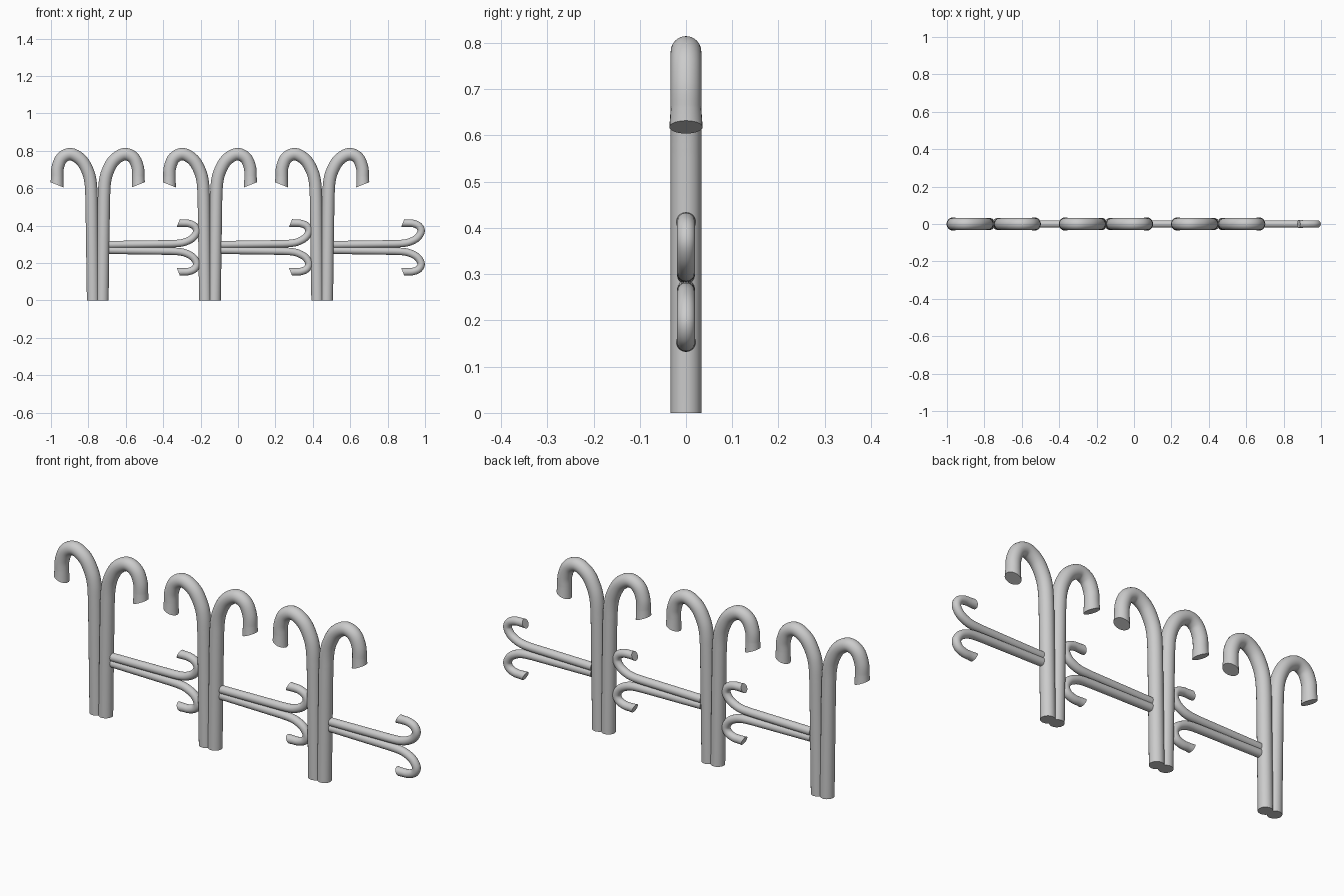
import bpy, bmesh, math
from mathutils import Vector, Matrix

if "Cube" in bpy.data.objects:
    bpy.data.objects.remove(bpy.data.objects["Cube"])

SIDES = 24
RADIUS = 0.033
# Centre line of one cane (across, up), from the foot to the hook tip
PATH = [(0.025, 0), (0.033, 0.55), (0.038, 0.63), (0.053, 0.69), (0.088, 0.75),
        (0.143, 0.782), (0.191, 0.762), (0.214, 0.71), (0.217, 0.66)]


def smooth_path(pts, steps=5):
    p = [Vector(q) for q in pts]
    out = [p[0], p[1]]
    for i in range(1, len(p) - 1):
        a, b, c = p[i - 1], p[i], p[i + 1]
        d = p[min(i + 2, len(p) - 1)]
        # keep the straight stem from overshooting the first bend
        m0 = (c - a) / 2 if i > 1 else (c - b)
        m1 = (d - b) / 2
        for k in range(1, steps + 1):
            t = k / steps
            out.append((2*t**3 - 3*t**2 + 1) * b + (t**3 - 2*t**2 + t) * m0
                       + (3*t**2 - 2*t**3) * c + (t**3 - t**2) * m1)
    return out


def cane_mesh(name, side):
    bm = bmesh.new()
    pts = smooth_path(PATH)
    frames = []
    for i, p in enumerate(pts):
        t = (pts[min(i + 1, len(pts) - 1)] - pts[max(i - 1, 0)]).normalized()
        n = Vector((t.y, -t.x))
        if i == 0:
            n = Vector((1, 0))
        frames.append((p, n * RADIUS, RADIUS))
    # slanted, slightly flared tip
    frames.append((Vector((0.217, 0.618)), Vector((-0.035, -0.014)), 0.036))
    rings = []
    for p, n, ry in frames:
        ring = []
        for k in range(SIDES):
            a = 2 * math.pi * k / SIDES
            q = p + n * math.cos(a)
            ring.append(bm.verts.new((side * q.x, ry * math.sin(a), q.y)))
        rings.append(ring)
    for r, s in zip(rings, rings[1:]):
        for k in range(SIDES):
            j = (k + 1) % SIDES
            bm.faces.new((r[k], r[j], s[j], s[k]))
    bm.faces.new(rings[0])
    bm.faces.new(rings[-1])
    bmesh.ops.recalc_face_normals(bm, faces=bm.faces)
    me = bpy.data.meshes.new(name)
    bm.to_mesh(me)
    bm.free()
    return me


def place(name, me, matrix):
    ob = bpy.data.objects.new(name, me)
    bpy.context.collection.objects.link(ob)
    ob.matrix_world = matrix
    return ob


meshes = {"left": cane_mesh("left_cane", -1), "right": cane_mesh("right_cane", 1)}
parts = []
for i in range(3):
    x = -0.75 + 0.6 * i
    for key, me in meshes.items():
        # upright pair of canes
        parts.append(place(f"{key}_post_{i + 1}", me, Matrix.Translation((x, 0, 0))))
        # smaller pair laid sideways as the rail
        m = (Matrix.Translation((x + 0.06, 0, 0.283))
             @ Matrix.Rotation(math.radians(90), 4, 'Y') @ Matrix.Scale(0.6, 4))
        parts.append(place(f"{'upper' if key == 'left' else 'lower'}_rail_{i + 1}", me, m))

# Smooth tubes with crisp end caps
for me in meshes.values():
    bpy.ops.object.select_all(action='DESELECT')
    ob = next(o for o in parts if o.data == me)
    ob.select_set(True)
    bpy.context.view_layer.objects.active = ob
    bpy.ops.object.shade_smooth_by_angle(angle=math.radians(40))
